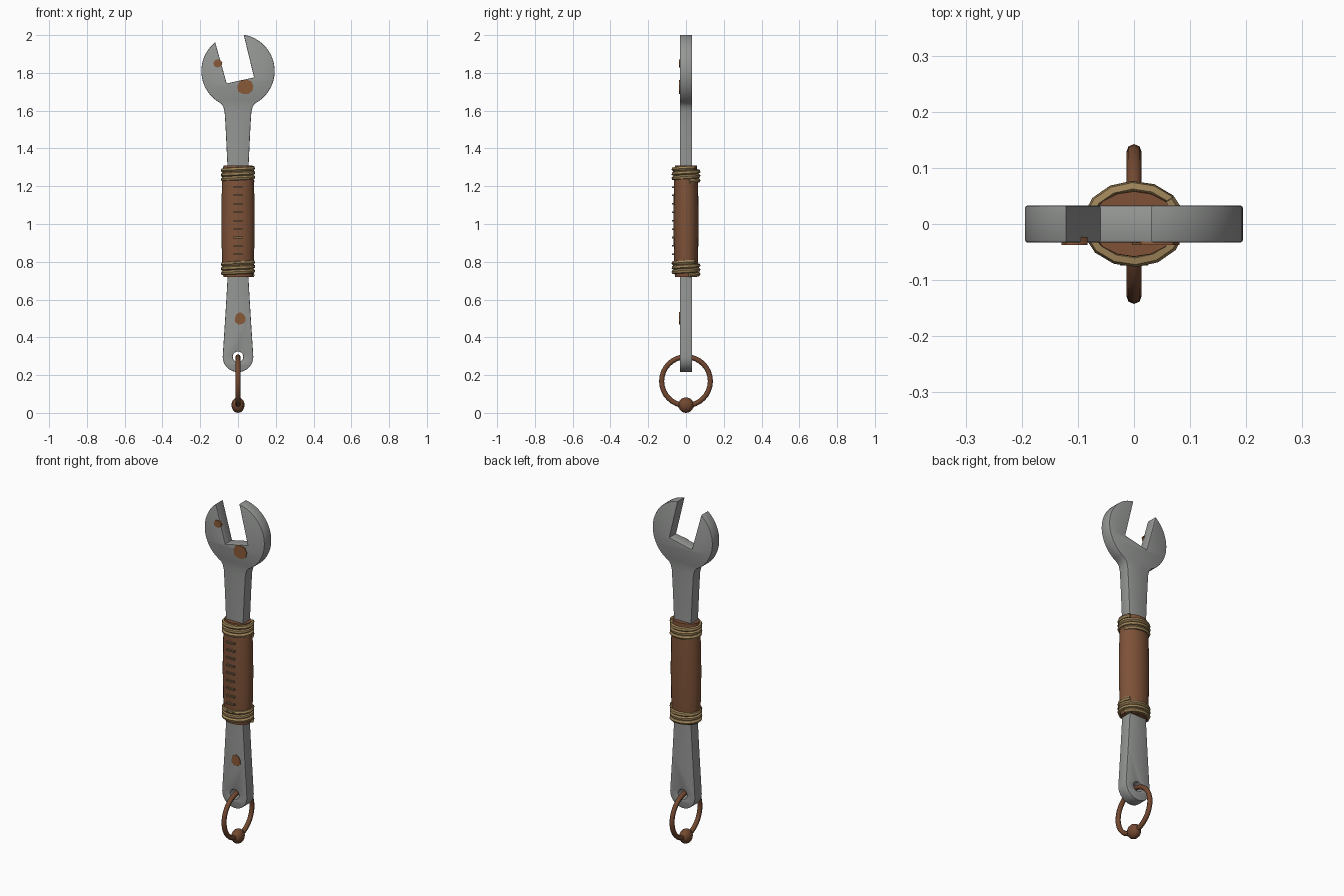
import bpy, bmesh, random
from math import sin, cos, pi, radians

random.seed(4)
cube = bpy.data.objects.get("Cube")
if cube:
    bpy.data.objects.remove(cube, do_unlink=True)


def material(name, rgb):
    m = bpy.data.materials.new(name)
    m.use_nodes = True
    color = (*rgb, 1)
    m.diffuse_color = color
    bsdf = next(n for n in m.node_tree.nodes if n.type == 'BSDF_PRINCIPLED')
    bsdf.inputs["Base Color"].default_value = color
    return m


steel = material("steel", (0.30, 0.31, 0.30))
leather = material("leather", (0.21, 0.085, 0.04))
twine = material("twine", (0.34, 0.23, 0.10))
thread = material("thread", (0.20, 0.13, 0.07))
rust = material("rust", (0.25, 0.10, 0.04))
copper = material("dark_copper", (0.17, 0.065, 0.03))


def finish(obj, name, mat, angle=35):
    obj.name = name
    obj.data.materials.clear()
    obj.data.materials.append(mat)
    bpy.ops.object.select_all(action='DESELECT')
    obj.select_set(True)
    bpy.context.view_layer.objects.active = obj
    bpy.ops.object.shade_smooth_by_angle(angle=radians(angle))


def curve_mesh(paths, dims, cyclic, **settings):
    """Make a mesh from poly splines, welding the seams."""
    data = bpy.data.curves.new("path", 'CURVE')
    data.dimensions = dims
    for key, value in settings.items():
        setattr(data, key, value)
    for pts in paths:
        s = data.splines.new('POLY')
        s.points.add(len(pts) - 1)
        for p, co in zip(s.points, pts):
            p.co = (*co, 1)
        s.use_cyclic_u = cyclic
    obj = bpy.data.objects.new("path", data)
    bpy.context.collection.objects.link(obj)
    bpy.ops.object.select_all(action='DESELECT')
    obj.select_set(True)
    bpy.context.view_layer.objects.active = obj
    bpy.ops.object.convert(target='MESH')
    obj = bpy.context.object
    bm = bmesh.new()
    bm.from_mesh(obj.data)
    bmesh.ops.remove_doubles(bm, verts=bm.verts, dist=0.0002)
    bm.to_mesh(obj.data)
    bm.free()
    return obj


def arc(cx, cy, r, a0, a1, n):
    angles = [radians(a0 + (a1 - a0) * i / n) for i in range(n + 1)]
    return [(cx + r * cos(a), cy + r * sin(a), 0) for a in angles]


# Spanner body: open jaw, tapering shank and rounded tail with an eyelet
neck = [(0.078, 1.622, 0), (0.071, 1.595, 0), (0.066, 1.52, 0), (0.056, 1.31, 0), (0.055, 0.72, 0),
        (0.066, 0.53, 0)]
outline = arc(0, 1.81, 0.194, 128.5, 242, 20)
outline += [(-x, z, 0) for x, z, _ in neck]
outline += arc(0, 0.297, 0.081, 180, 360, 16)
outline += neck[::-1]
outline += arc(0, 1.81, 0.194, -62, 81, 24)
outline += [(0.085, 1.776, 0), (-0.06, 1.744, 0)]
eyelet = arc(0, 0.297, 0.028, 0, 345, 23)
body = curve_mesh([outline, eyelet], '2D', True, fill_mode='BOTH', extrude=0.029,
                  bevel_depth=0.004, bevel_resolution=1, offset=-0.004)
body.rotation_euler.x = pi / 2
finish(body, "spanner_body", steel)

# Leather grip: slightly bulging oval sleeve
SIDES = 16
bm = bmesh.new()
rings = []
for z, w in [(0.72, 0.88), (0.80, 0.95), (0.90, 0.99), (1.015, 1), (1.13, 0.99), (1.23, 0.95), (1.31, 0.88)]:
    rings.append([bm.verts.new((0.088 * w * cos(2 * pi * i / SIDES),
                                0.066 * w * sin(2 * pi * i / SIDES), z)) for i in range(SIDES)])
for low, high in zip(rings, rings[1:]):
    for i in range(SIDES):
        j = (i + 1) % SIDES
        bm.faces.new((low[i], low[j], high[j], high[i]))
bm.faces.new(rings[0][::-1])
bm.faces.new(rings[-1])
mesh = bpy.data.meshes.new("grip")
bm.to_mesh(mesh)
bm.free()
grip = bpy.data.objects.new("grip", mesh)
bpy.context.collection.objects.link(grip)
finish(grip, "leather_grip", leather)

# Twine bindings: one coil at each end of the grip
TURNS, STEP, PITCH = 3, 14, 0.0235
for name, base in [("lower_binding", 0.729), ("upper_binding", 1.226)]:
    coil = []
    for i in range(TURNS * STEP + 2):
        a = 2 * pi * i / STEP + radians(15)
        coil.append((0.081 * cos(a), 0.065 * sin(a), base + PITCH * i / STEP))
    finish(curve_mesh([coil], '3D', False, bevel_depth=0.012, bevel_resolution=1,
                      use_fill_caps=True), name, twine, 50)

# Stitches down the front of the grip
for i in range(11):
    bpy.ops.mesh.primitive_cube_add(size=1, location=(0, -0.067, 0.795 + 0.0445 * i))
    stitch = bpy.context.object
    stitch.scale = (0.05, 0.014, 0.008)
    finish(stitch, f"stitch_{i + 1}", thread)

# Rust patches: uneven flakes on the front of the steel
for i, (x, z, r) in enumerate([(-0.105, 1.85, 0.025), (0.042, 1.724, 0.046), (0.012, 0.50, 0.033)]):
    bpy.ops.mesh.primitive_cylinder_add(vertices=9, radius=r, depth=0.014,
                                        location=(x, -0.030, z), rotation=(pi / 2, 0, 0))
    patch = bpy.context.object
    corners = list(patch.data.vertices)
    for pair in zip(corners[::2], corners[1::2]):
        k = random.uniform(0.8, 1.05)
        for v in pair:
            v.co.x *= k
            v.co.y *= k
    finish(patch, f"rust_patch_{i + 1}", rust)

# Hanging ring through the eyelet with a bead at the bottom
bpy.ops.mesh.primitive_torus_add(major_radius=0.129, minor_radius=0.0135, major_segments=32,
                                 minor_segments=8, location=(0, 0, 0.168),
                                 rotation=(0, pi / 2, 0))
finish(bpy.context.object, "hanging_ring", copper, 60)
bpy.ops.mesh.primitive_uv_sphere_add(segments=16, ring_count=10, radius=0.041, location=(0, 0, 0.041))
bead = bpy.context.object
bead.scale.x = 0.84
finish(bead, "ring_bead", copper, 60)
